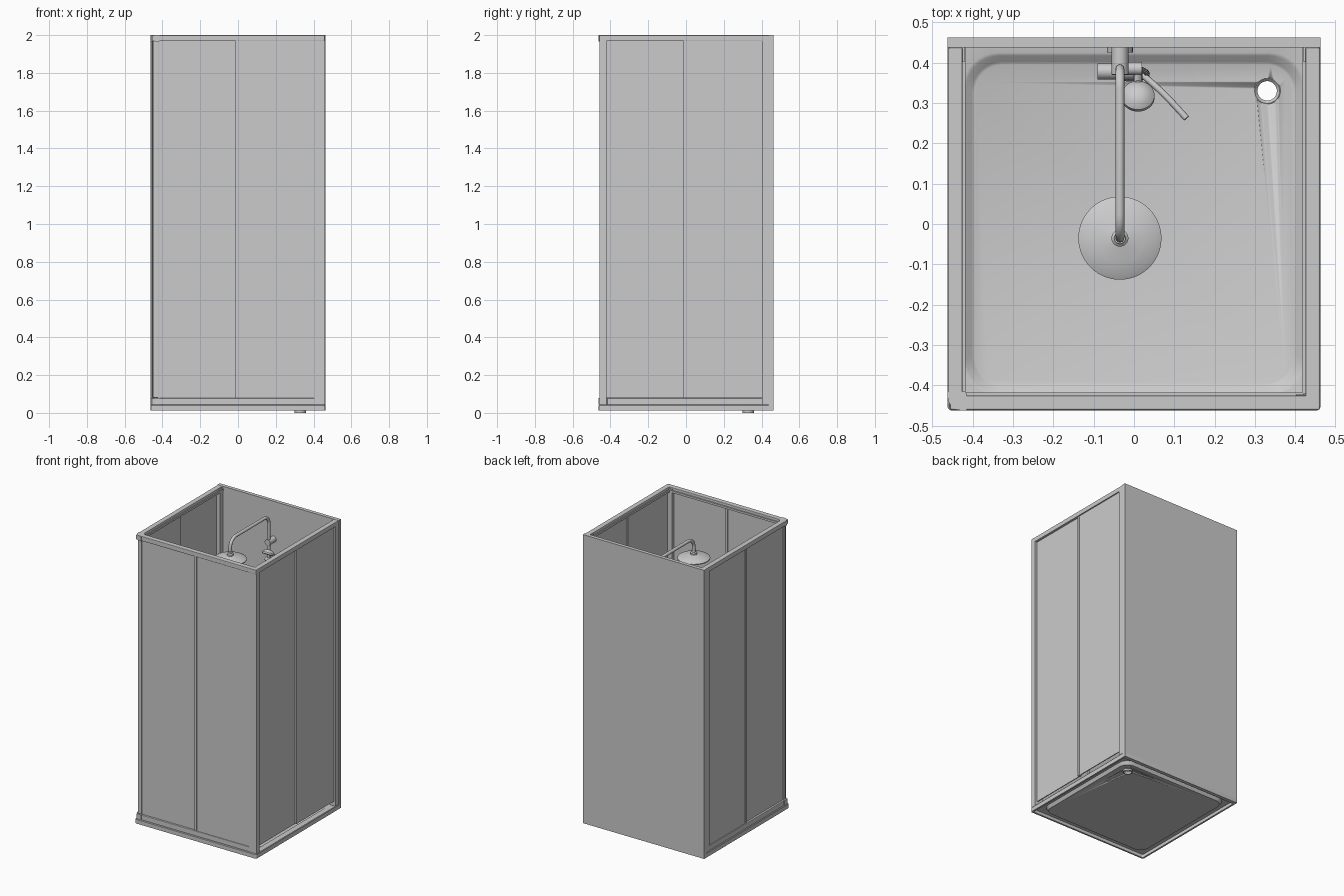
import bpy, bmesh, math
from mathutils import Vector

if "Cube" in bpy.data.objects:
    bpy.data.objects.remove(bpy.data.objects["Cube"])


def finish(name, bm, smooth=False):
    bmesh.ops.recalc_face_normals(bm, faces=bm.faces[:])
    me = bpy.data.meshes.new(name)
    bm.to_mesh(me)
    bm.free()
    ob = bpy.data.objects.new(name, me)
    bpy.context.collection.objects.link(ob)
    if smooth:
        bpy.ops.object.select_all(action='DESELECT')
        ob.select_set(True)
        bpy.context.view_layer.objects.active = ob
        bpy.ops.object.shade_smooth_by_angle(angle=math.radians(35))
    return ob


def box(name, x0, x1, y0, y1, z0, z1, bevel=0):
    bm = bmesh.new()
    bmesh.ops.create_cube(bm, size=1)
    for v in bm.verts:
        v.co = Vector((x0 + (v.co.x + .5) * (x1 - x0), y0 + (v.co.y + .5) * (y1 - y0),
                       z0 + (v.co.z + .5) * (z1 - z0)))
    ob = finish(name, bm)
    if bevel:
        m = ob.modifiers.new("Bevel", 'BEVEL')
        m.width, m.segments = bevel, 2
    return ob


def loft(bm, rings, cap=True, closed=False):
    loops = [[bm.verts.new(p) for p in r] for r in rings]
    pairs = list(zip(loops, loops[1:])) + ([(loops[-1], loops[0])] if closed else [])
    for a, b in pairs:
        n = len(a)
        for i in range(n):
            bm.faces.new((a[i], a[(i + 1) % n], b[(i + 1) % n], b[i]))
    if cap and not closed:
        bm.faces.new(loops[0])
        bm.faces.new(loops[-1])


def round_rect(h, r, z, n=8):
    pts = []
    for k, (sx, sy) in enumerate(((1, 1), (-1, 1), (-1, -1), (1, -1))):
        for i in range(n + 1):
            a = math.pi / 2 * (k + i / n)
            pts.append((sx * (h - r) + r * math.cos(a), sy * (h - r) + r * math.sin(a), z))
    return pts


def lathe(name, profile, loc, axis=(0, 0, 1), n=40, closed=False):
    bm = bmesh.new()
    loft(bm, [[(r * math.cos(2 * math.pi * i / n), r * math.sin(2 * math.pi * i / n), z)
               for i in range(n)] for r, z in profile], closed=closed)
    ob = finish(name, bm, True)
    ob.rotation_mode = 'QUATERNION'
    ob.rotation_quaternion = Vector((0, 0, 1)).rotation_difference(Vector(axis))
    ob.location = loc
    return ob


def rod(name, a, b, r):
    a, b = Vector(a), Vector(b)
    return lathe(name, [(r, 0), (r, (b - a).length)], a, b - a, 24)


def pipe(name, pts, r, kind='POLY'):
    cu = bpy.data.curves.new(name, 'CURVE')
    cu.dimensions, cu.bevel_depth, cu.bevel_resolution, cu.use_fill_caps = '3D', r, 4, True
    sp = cu.splines.new(kind)
    sp.points.add(len(pts) - 1)
    for p, co in zip(sp.points, pts):
        p.co = (*co, 1)
    if kind == 'NURBS':
        sp.use_endpoint_u, sp.order_u = True, 4
    ob = bpy.data.objects.new(name, cu)
    bpy.context.collection.objects.link(ob)
    return ob


# shower tray with rounded basin and hollow underside
bm = bmesh.new()
loft(bm, [round_rect(*s) for s in (
    (.400, .06, .012), (.412, .065, .034), (.45, .01, .034), (.45, .01, .012), (.462, .01, .012),
    (.462, .01, .040), (.459, .01, .044), (.424, .085, .044), (.417, .085, .041),
    (.402, .075, .023), (.395, .07, .020))])
tray = finish("shower_tray", bm, True)
cutter = lathe("drain_cutter", [(.029, -.05), (.029, .1)], (.33, .33, 0))
cutter.hide_render = True
cutter.hide_set(True)
m = tray.modifiers.new("Drain", 'BOOLEAN')
m.object, m.operation, m.solver = cutter, 'DIFFERENCE', 'EXACT'

# drain ring, open in the middle
lathe("drain_ring", [(.024, 0), (.030, 0), (.030, .02), (.033, .0215), (.031, .0225), (.024, .015)],
      (.33, .33, 0), closed=True)

# back wall
box("back_wall", -.462, .462, .437, .462, .012, 2)

# top rails: outer channel and inner lip
box("front_top_rail", -.455, .46, -.46, -.425, 1.968, 2, .003)
box("front_top_lip", -.42, .42, -.425, -.418, 1.968, 1.982)
for s, n in ((-1, "left"), (1, "right")):
    xs = sorted((s * .46, s * .425))
    box(n + "_top_rail", *xs, -.43, .437, 1.968, 2, .003)
    xs = sorted((s * .425, s * .418))
    box(n + "_top_lip", *xs, -.42, .437, 1.968, 1.982)
    xs = sorted((s * .46, s * .42))
    box(n + "_back_post", *xs, .402, .437, .044, 1.99)
    rod(n + "_rail_screw", (s * .443, .41, 1.99), (s * .443, .41, 2), .005)

# bottom rails on the two sliding sides
box("front_bottom_rail", -.455, .46, -.457, -.425, .044, .078, .003)
box("left_bottom_rail", -.457, -.425, -.455, .437, .044, .078, .003)
rod("front_rail_screw", (.405, -.445, 1.99), (.405, -.445, 2), .005)

# front right post
box("front_right_post", .402, .46, -.457, -.422, .044, 1.99)

# rounded corner pieces at the front left, top and bottom, with door edge strips between
for n, z0, z1 in (("top", 1.965, 2.0), ("bottom", .044, .08)):
    bm = bmesh.new()
    outline = [(-.462 + .035 * (1 - math.cos(t * math.pi / 16)),
                -.462 + .035 * (1 - math.sin(t * math.pi / 16))) for t in range(9)]
    outline += [(-.415, -.462), (-.415, -.42), (-.42, -.415), (-.462, -.415)]
    loft(bm, [[(x, y, z) for x, y in outline] for z in (z0, z1)])
    finish(n + "_corner_piece", bm, True)
box("front_door_edge", -.448, -.420, -.452, -.434, .08, 1.967, .004)
box("left_door_edge", -.453, -.434, -.440, -.420, .08, 1.967, .004)


# glass panels: one fixed and one sliding per side, with a thin centre strip
def panels(name, plane):
    def put(part, a0, a1, d0, d1, z0=.078, z1=1.97):
        if plane == "front":
            return box(name + part, a0, a1, -d1, -d0, z0, z1)
        s = 1 if plane == "right" else -1
        xs = sorted((s * d0, s * d1))
        return box(name + part, *xs, a0, a1, z0, z1)
    put("_sliding_panel", -.425, .005, .438, .444)
    put("_fixed_panel", -.005, .405, .446, .452)
    put("_centre_strip", -.012, .003, .436, .454)


for side in ("front", "left", "right"):
    panels(side, side)

# rain shower: riser with bent arm
X, Y, Z, R = -.035, .385, 1.92, .011
path = [(X, Y, 1.02)]
for i in range(9):
    a = math.pi / 2 * i / 8
    path.append((X, Y - .05 + .05 * math.cos(a), Z - .05 + .05 * math.sin(a)))
for i in range(9):
    a = math.pi / 2 * i / 8
    path.append((X, .025 - .06 * math.sin(a), Z - .06 + .06 * math.cos(a)))
path.append((X, X, 1.82))
pipe("shower_riser", path, R)
lathe("rain_head", [(.098, 0), (.103, .003), (.103, .008), (.09, .015), (.06, .024), (.03, .03),
                    (.021, .032), (.021, .042), (.014, .048), (.014, .06)], (X, X, 1.778), n=56)

# wall brackets holding the riser
rod("upper_wall_bracket", (X, .37, 1.74), (X, .437, 1.74), .021)
rod("lower_wall_bracket", (X, .37, 1.04), (X, .437, 1.04), .021)

# hand shower on its slider
rod("hand_shower_slider", (X - .02, Y, 1.62), (.02, Y, 1.62), .016)
rod("hand_shower_handle", (.01, .385, 1.52), (.01, .345, 1.69), .011)
lathe("hand_shower_head", [(.036, 0), (.041, .004), (.041, .014), (.03, .026), (.012, .034)],
      (.01, .312, 1.69), (0, .5, .87))

# mixer body with lever
rod("mixer_body", (-.09, .378, 1.05), (.02, .378, 1.05), .02)
rod("mixer_wall_plate", (-.035, .425, 1.05), (-.035, .437, 1.05), .032)
pipe("mixer_lever", [(.02, .37, 1.05), (.07, .33, 1.06), (.10, .295, 1.065), (.13, .262, 1.07)],
     .008, 'NURBS')

# flexible hose from mixer to hand shower
pipe("shower_hose", [(-.035, .37, 1.03), (-.035, .36, .75), (.0, .36, .62), (.04, .365, .75),
                     (.03, .38, 1.2), (.01, .385, 1.52)], .007, 'NURBS')
